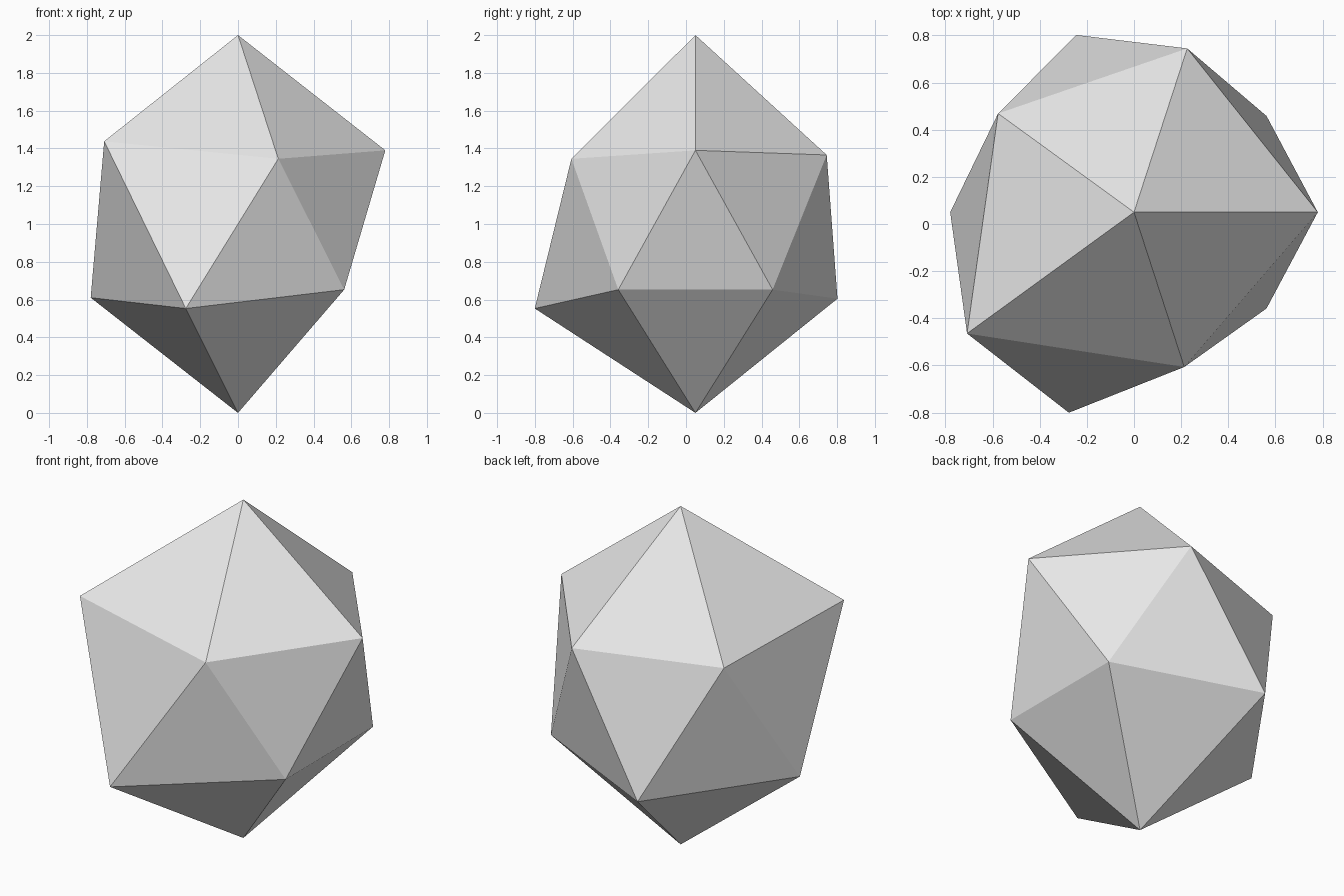
import bpy
import bmesh
import math

cube = bpy.data.objects.get("Cube")
if cube:
    bpy.data.objects.remove(cube, do_unlink=True)

# Plain grey stone
grey = bpy.data.materials.new("light grey")
grey.use_nodes = True
colour = (0.8, 0.8, 0.8, 1.0)
grey.diffuse_color = colour
grey.node_tree.nodes["Principled BSDF"].inputs["Base Color"].default_value = colour

# Distance of each corner from the centre, keyed by its angle around z
RADII = {
    0: 0.872, 72: 0.817, 144: 0.797, 216: 0.979, 288: 0.772,    # upper ring
    36: 0.777, 108: 0.884, 180: 0.872, 252: 1.0, 324: 0.777,    # lower ring
}

# Twenty-sided rock: an icosahedron with corners pulled in towards the centre
bm = bmesh.new()
bmesh.ops.create_icosphere(bm, subdivisions=1, radius=1.0)
for v in bm.verts:
    if abs(v.co.z) < 0.9:
        angle = round(math.degrees(math.atan2(v.co.y, v.co.x)) / 36) * 36 % 360
        v.co *= RADII[angle]
bmesh.ops.translate(bm, verts=bm.verts, vec=(0, 0.05, 1))
bmesh.ops.recalc_face_normals(bm, faces=bm.faces)

mesh = bpy.data.meshes.new("rock")
bm.to_mesh(mesh)
bm.free()
mesh.materials.append(grey)
rock = bpy.data.objects.new("rock", mesh)
bpy.context.collection.objects.link(rock)
